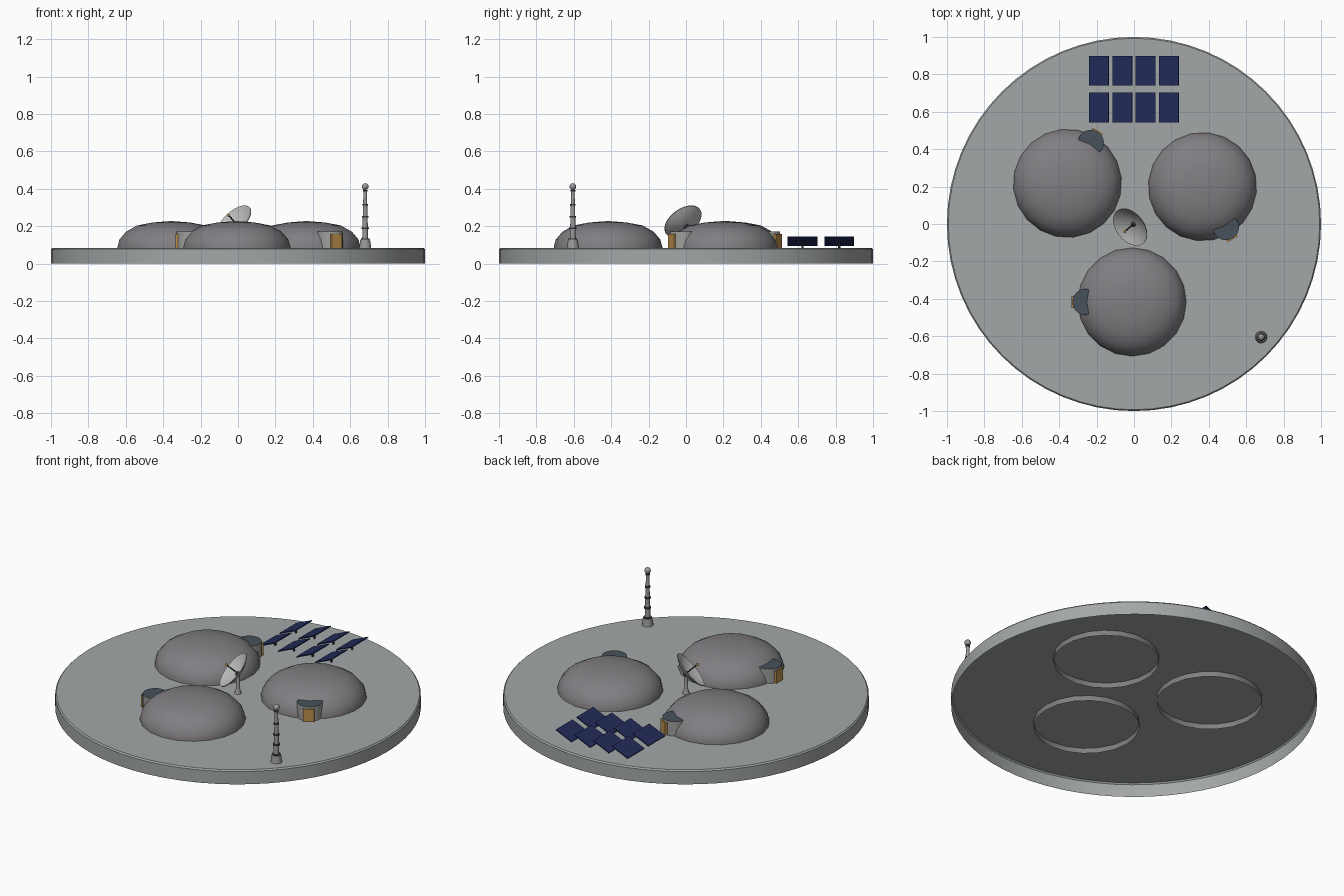
import bpy, bmesh, math
from mathutils import Vector, Matrix

if "Cube" in bpy.data.objects:
    bpy.data.objects.remove(bpy.data.objects["Cube"])

def mat(name, r, g, b):
    m = bpy.data.materials.new(name)
    m.diffuse_color = (r, g, b, 1)
    m.use_nodes = True
    m.node_tree.nodes["Principled BSDF"].inputs["Base Color"].default_value = m.diffuse_color
    return m

CONCRETE = mat("pad_grey", 0.37, 0.39, 0.39)
DOME = mat("dome_grey", 0.22, 0.21, 0.225)
WALL = mat("porch_grey", 0.34, 0.34, 0.33)
ROOF = mat("slate_roof", 0.065, 0.085, 0.105)
DOOR = mat("door_ochre", 0.50, 0.27, 0.07)
PANEL = mat("solar_blue", 0.016, 0.024, 0.10)
METAL = mat("mast_grey", 0.32, 0.32, 0.32)
DISH = mat("dish_light_grey", 0.50, 0.51, 0.50)
DARK = mat("dark_metal", 0.035, 0.037, 0.04)

def finish(name, bm, mats, matrix=Matrix(), smooth=True):
    me = bpy.data.meshes.new(name)
    bm.to_mesh(me)
    bm.free()
    for m in mats:
        me.materials.append(m)
    ob = bpy.data.objects.new(name, me)
    bpy.context.collection.objects.link(ob)
    ob.matrix_world = matrix
    if smooth:
        bpy.ops.object.select_all(action='DESELECT')
        ob.select_set(True)
        bpy.context.view_layer.objects.active = ob
        bpy.ops.object.shade_smooth_by_angle(angle=math.radians(35))
    return ob

def lathe(name, profile, sides, mats, matrix=Matrix(), rule=None):
    """Revolve (r, z) points, listed from bottom round the outside to the top."""
    bm = bmesh.new()
    rings = []
    for r, z in profile:
        if r == 0:
            rings.append([bm.verts.new((0, 0, z))])
        else:
            rings.append([bm.verts.new((r * math.cos(2 * math.pi * j / sides),
                                        r * math.sin(2 * math.pi * j / sides), z))
                          for j in range(sides)])
    for a, b in zip(rings, rings[1:]):
        for j in range(sides):
            k = (j + 1) % sides
            if len(a) == 1:
                bm.faces.new((a[0], b[k], b[j]))
            elif len(b) == 1:
                bm.faces.new((a[j], a[k], b[0]))
            else:
                bm.faces.new((a[j], a[k], b[k], b[j]))
    bm.normal_update()
    if rule:
        for f in bm.faces:
            f.material_index = rule(f)
    return finish(name, bm, mats, matrix)

def box(name, size, mats, matrix):
    bm = bmesh.new()
    bmesh.ops.create_cube(bm, size=1)
    bmesh.ops.scale(bm, vec=size, verts=bm.verts)
    return finish(name, bm, mats, matrix, smooth=False)

def ball(r, z, n=8):
    """Profile points of a sphere."""
    pts = [(r * math.cos(math.pi * (i / n - 0.5)), z + r * math.sin(math.pi * (i / n - 0.5)))
           for i in range(1, n)]
    return [(0, z - r)] + pts + [(0, z + r)]

T = Matrix.Translation
TOP = 0.085

# landing pad: hollow underneath
lathe("pad", [(1.0, 0), (1.0, TOP - 0.008), (0.993, TOP), (0, TOP)], 64, [CONCRETE])

# three domes, each with a porch and a door
for i in range(3):
    a = math.radians(28.6 + 120 * i)
    c = Vector((0.417 * math.cos(a), 0.417 * math.sin(a), 0))
    p = math.radians(300 + 120 * i)
    frame = T(c) @ Matrix.Rotation(p, 4, 'Z')
    lathe(f"dome_{i+1}",
          [(0.29, 0.053), (0.29, 0.09), (0.28, 0.128), (0.245, 0.17),
           (0.185, 0.204), (0.1, 0.22), (0, 0.228)], 20, [DOME], frame)
    lathe(f"porch_{i+1}", [(0.07, TOP), (0.07, 0.172), (0, 0.172)], 20, [WALL, ROOF],
          frame @ T((0.25, 0, 0)), lambda f: 1 if f.normal.z > 0.5 else 0)
    box(f"door_{i+1}", (0.03, 0.062, 0.074), [DOOR], frame @ T((0.309, 0, TOP + 0.037)))

# antenna mast with collars and ball tip
M = T((0.68, -0.605, 0))
lathe("mast", [(0.032, TOP), (0.026, 0.128), (0.016, 0.13), (0.009, 0.395), (0, 0.395)],
      16, [METAL], M)
for i, z in enumerate((0.13, 0.19, 0.25, 0.315, 0.39)):
    r = 0.022 - 0.035 * (z - 0.13)
    lathe(f"mast_collar_{i+1}", [(0, z - 0.004), (r, z - 0.004), (r, z + 0.004), (0, z + 0.004)],
          16, [DARK], M)
lathe("mast_ball", ball(0.018, 0.412), 16, [METAL], M)

# dish on its post
lathe("dish_post", [(0.02, TOP), (0.012, 0.11), (0.01, 0.195), (0, 0.195)], 12, [METAL])
lathe("dish_hub", ball(0.014, 0.2), 12, [DARK])
n = Vector((-0.59, -0.47, 0.65)).normalized()
D = T((0, 0, 0.203)) @ n.to_track_quat('Z', 'Y').to_matrix().to_4x4()
R, DEPTH, STEPS = 0.112, 0.036, 6
bowl = [(R * i / STEPS, DEPTH * (i / STEPS) ** 2) for i in range(STEPS + 1)]
lathe("dish", [(r, z - 0.004) for r, z in bowl] + bowl[::-1], 32, [DISH], D)
lathe("dish_feed", [(0.004, 0), (0.004, 0.08), (0, 0.08)], 8, [DARK], D)
lathe("dish_feed_tip", ball(0.008, 0.083, 6), 10, [DOOR], D)

# solar array: two rows of four panels, high edge towards +x
for row, y in enumerate((0.623, 0.82)):
    for col in range(4):
        x = -0.1875 + 0.125 * col
        tilt = Matrix.Rotation(-math.atan2(0.045, 0.105), 4, 'Y')
        box(f"solar_panel_{row+1}_{col+1}", (0.114, 0.158, 0.006), [PANEL],
            T((x, y, 0.12)) @ tilt)
        lathe(f"panel_post_{row+1}_{col+1}", [(0.006, TOP), (0.006, 0.12)], 8, [DARK],
              T((x, y, 0)))
